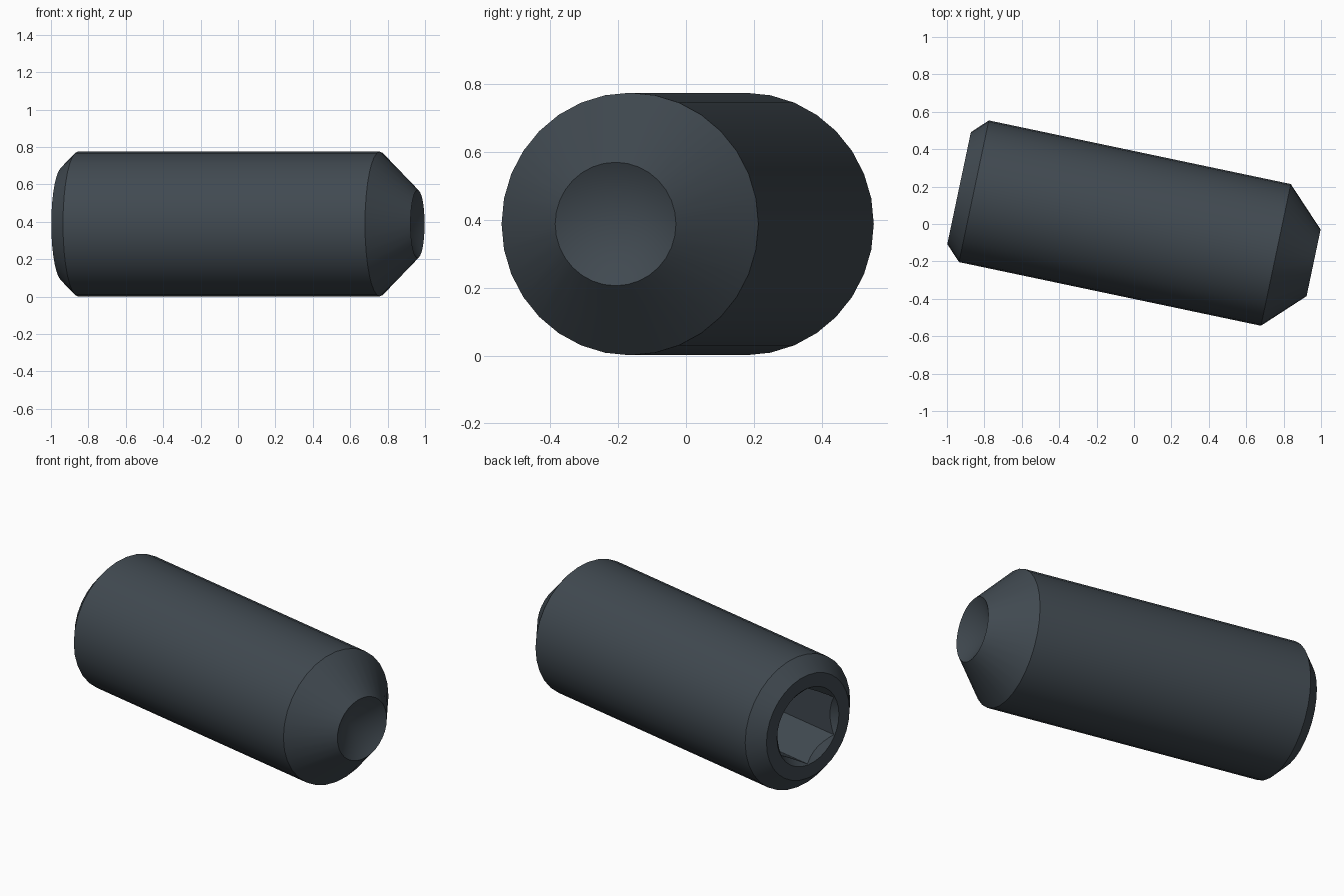
import bpy
import bmesh
from math import cos, sin, pi, radians
from mathutils import Matrix, Vector

SEGMENTS = 32
RADIUS = 0.387
HALF = 0.9685            # half of the screw length
HEX_RADIUS = 0.2235      # corner radius of the key socket
SOCKET_DEPTH = 0.52

old = bpy.data.objects.get("Cube")
if old:
    bpy.data.objects.remove(old, do_unlink=True)

steel = bpy.data.materials.new("dark blue grey steel")
steel.use_nodes = True
colour = (0.052, 0.067, 0.081, 1)
steel.diffuse_color = colour
steel.node_tree.nodes["Principled BSDF"].inputs["Base Color"].default_value = colour


def lathe(name, profile, sides):
    """Turn (position along x, radius) points about the x axis."""
    bm = bmesh.new()
    rings = []
    for x, r in profile:
        if r == 0:
            rings.append([bm.verts.new((x, 0, 0))] * sides)
        else:
            rings.append([bm.verts.new((x, r * sin(2 * pi * i / sides),
                                        r * cos(2 * pi * i / sides)))
                          for i in range(sides)])
    for a, b in zip(rings, rings[1:]):
        for i in range(sides):
            j = (i + 1) % sides
            corners = list(dict.fromkeys((a[i], a[j], b[j], b[i])))
            bm.faces.new(corners)
    # Close flat ends
    for ring in (rings[0], rings[-1]):
        if ring[0] is not ring[1]:
            bm.faces.new(ring)
    bmesh.ops.recalc_face_normals(bm, faces=bm.faces)
    mesh = bpy.data.meshes.new(name)
    bm.to_mesh(mesh)
    bm.free()
    mesh.materials.append(steel)
    obj = bpy.data.objects.new(name, mesh)
    bpy.context.collection.objects.link(obj)
    return obj


# Turned body: countersunk socket mouth, chamfer, shaft, tapered cup point
screw = lathe("set_screw_body", [
    (-HALF + 0.04, 0.188),
    (-HALF, 0.228),
    (-HALF, 0.306),
    (-HALF + 0.081, RADIUS),
    (HALF - 0.206, RADIUS),
    (HALF, 0.182),
    (HALF - 0.105, 0),
], SEGMENTS)

# Hexagonal key socket cut into the back end, corners up and down
cutter = lathe("socket_cutter", [
    (-HALF - 0.1, HEX_RADIUS),
    (-HALF + SOCKET_DEPTH, HEX_RADIUS),
], 6)
cutter.hide_render = True
cut = screw.modifiers.new("key socket", 'BOOLEAN')
cut.operation = 'DIFFERENCE'
cut.solver = 'EXACT'
cut.object = cutter
bpy.ops.object.select_all(action='DESELECT')
bpy.context.view_layer.objects.active = screw
screw.select_set(True)
bpy.ops.object.modifier_apply(modifier=cut.name)
bpy.data.objects.remove(cutter, do_unlink=True)

# Lay the screw at its slight angle on the ground
screw.data.transform(Matrix.Translation(Vector((0.0125, -0.008, 0.388)))
                     @ Matrix.Rotation(radians(-11.9), 4, 'Z'))
bpy.ops.object.shade_smooth_by_angle(angle=radians(30))
